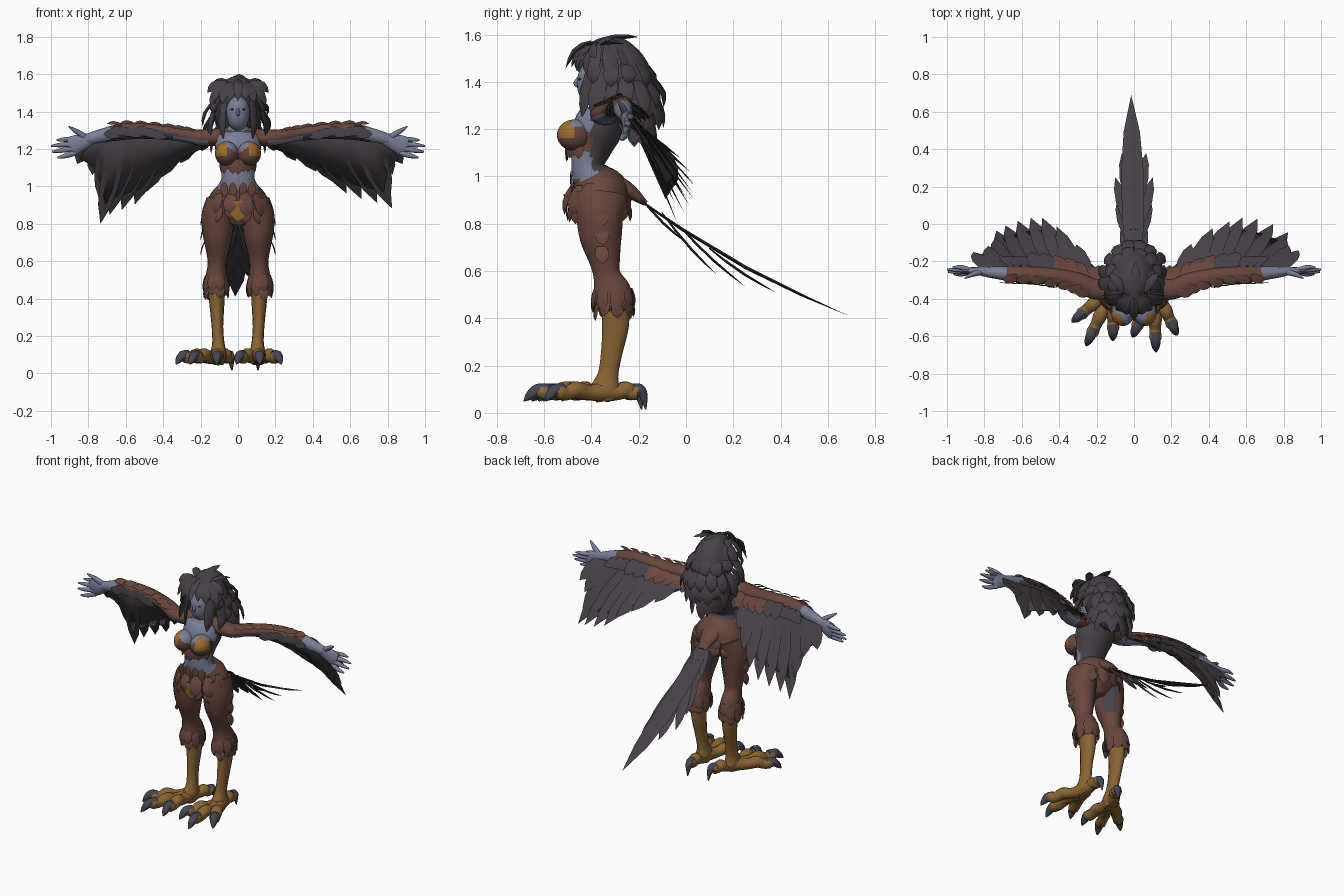
import bpy, bmesh, math, random
from mathutils import Vector, Matrix

random.seed(4)
cube = bpy.data.objects.get("Cube")
if cube:
    bpy.data.objects.remove(cube)

COLOURS = {"brown_plumage": (.136, .062, .046), "dark_plumage": (.062, .052, .062),
           "blue_grey_skin": (.195, .21, .305), "ochre_scale": (.25, .128, .036),
           "bright_ochre": (.33, .15, .03), "slate_claw": (.062, .062, .088)}
BROWN, DARK, SKIN, OCHRE, BRIGHT, CLAW = COLOURS
MATS = {}
for label, rgb in COLOURS.items():
    m = bpy.data.materials.new(label)
    m.use_nodes = True
    m.diffuse_color = (*rgb, 1)
    bsdf = m.node_tree.nodes["Principled BSDF"]
    bsdf.inputs["Base Color"].default_value = (*rgb, 1)
    bsdf.inputs["Roughness"].default_value = .8
    MATS[label] = m


def finish(name, bm, rule):
    """Turn a bmesh into a smooth object; rule is a colour or f(centre, normal)."""
    bmesh.ops.recalc_face_normals(bm, faces=bm.faces)
    bm.normal_update()
    me = bpy.data.meshes.new(name)
    slots = []
    for f in bm.faces:
        c = rule(f.calc_center_median(), f.normal) if callable(rule) else rule
        if c not in slots:
            slots.append(c)
            me.materials.append(MATS[c])
        f.material_index = slots.index(c)
    bm.to_mesh(me)
    bm.free()
    ob = bpy.data.objects.new(name, me)
    bpy.context.collection.objects.link(ob)
    bpy.ops.object.select_all(action='DESELECT')
    ob.select_set(True)
    bpy.context.view_layer.objects.active = ob
    bpy.ops.object.shade_smooth_by_angle(angle=math.radians(50))
    return ob


def spline(pts, t):
    """Smooth interpolation through a list of tuples, t from 0 to 1."""
    u = t * (len(pts) - 1)
    i = min(int(u), len(pts) - 2)
    u -= i
    p = [pts[max(0, min(len(pts) - 1, i + k))] for k in (-1, 0, 1, 2)]
    return [b + .5 * u * (c - a + u * (2 * a - 5 * b + 4 * c - d + u * (3 * (b - c) + d - a)))
            for a, b, c, d in zip(*p)]


def sweep(bm, stations, sides=14, steps=4):
    """Skin of elliptic rings (x, y, z, radius, radius) along a smooth path."""
    n = (len(stations) - 1) * steps
    rows = [spline(stations, i / n) for i in range(n + 1)]
    pts = [Vector(r[:3]) for r in rows]
    whole = (pts[-1] - pts[0]).normalized()
    ref = Vector((0, 1, 0)) if abs(whole.x) > .7 else Vector((1, 0, 0))
    rings = []
    for i, r in enumerate(rows):
        t = (pts[min(i + 1, n)] - pts[max(i - 1, 0)]).normalized()
        u = (ref - t * ref.dot(t)).normalized()
        v = t.cross(u)
        angles = [math.tau * k / sides for k in range(sides)]
        rings.append([bm.verts.new(pts[i] + u * r[3] * math.cos(a) + v * r[4] * math.sin(a)) for a in angles])
    for a, b in zip(rings, rings[1:]):
        for k in range(sides):
            j = (k + 1) % sides
            bm.faces.new((a[k], a[j], b[j], b[k]))
    bm.faces.new(rings[0])
    bm.faces.new(rings[-1])


def tube(name, stations, rule, sides=14):
    bm = bmesh.new()
    sweep(bm, stations, sides)
    return finish(name, bm, rule)


def feather(bm, base, tip, width, up, sag=0.0, thick=.12):
    """Pointed blade with a raised spine; width is the half width."""
    base, tip, up = Vector(base), Vector(tip), Vector(up).normalized()
    side = (tip - base).cross(up).normalized() * width
    prev = None
    for t, w in ((0, .5), (.25, .9), (.55, 1), (.8, .7)):
        c = base.lerp(tip, t) + up * sag * math.sin(math.pi * t)
        lift = up * width * thick * w
        ring = [bm.verts.new(p) for p in (c - side * w, c + lift, c + side * w, c - lift)]
        if prev:
            for k in range(4):
                bm.faces.new((prev[k], prev[k - 3], ring[k - 3], ring[k]))
        else:
            bm.faces.new(ring)
        prev = ring
    end = bm.verts.new(tip)
    for k in range(4):
        bm.faces.new((prev[k], prev[k - 3], end))


def ruff(bm, centre, rx, ry, drop, flare, count, width, start=0.0, arc=math.tau, rough=.15):
    """Ring of hanging feathers around an ellipse; angle zero is the back."""
    c = Vector(centre)
    for k in range(count):
        a = start + arc * (k + .5) / count - arc / 2
        out = Vector((math.sin(a), math.cos(a), 0))
        root = c + Vector((rx * out.x, ry * out.y, random.uniform(-.01, .01)))
        size = random.uniform(1 - rough, 1 + rough)
        tip = root + out * flare * size - Vector((0, 0, drop * size))
        feather(bm, root, tip, width, out, sag=flare * .4, thick=.3)


def ball(name, centre, radii, rule):
    bm = bmesh.new()
    mat = Matrix.Translation(centre) @ Matrix.Diagonal((*radii, 1))
    bmesh.ops.create_uvsphere(bm, u_segments=24, v_segments=16, radius=1, matrix=mat)
    return finish(name, bm, rule)


# Torso, with skin front, dark back and plumed hips
def torso_rule(c, n):
    if c.z < .985 + max(0, c.y + .44) * .45:
        return BROWN
    if c.z > 1.02 and c.y > -.4 and c.z < 1.3:
        return DARK
    return BROWN if 1.1 < c.z < 1.19 else SKIN


tube("torso", [(0, -.37, .79, .05, .06), (0, -.365, .86, .14, .105), (0, -.36, .93, .16, .12),
               (0, -.4, 1, .108, .085), (0, -.415, 1.05, .088, .07), (0, -.4, 1.12, .098, .086),
               (0, -.375, 1.2, .122, .105), (0, -.345, 1.27, .115, .09), (0, -.345, 1.32, .05, .05),
               (0, -.36, 1.38, .04, .045)], torso_rule, 28)
bm = bmesh.new()
ruff(bm, (0, -.375, .965), .135, .105, .12, .035, 12, .04)
ruff(bm, (0, -.365, .9), .16, .112, .09, .018, 14, .035)
for x in (-.07, -.025, .025, .07):
    feather(bm, (x, -.485, .95), (x * 1.1, -.487, 1.025), .022, (x, -.3, 0))
finish("hip_feathers", bm, BROWN)
bm = bmesh.new()
feather(bm, (0, -.515, .925), (0, -.5, .81), .042, (0, -1, 0))
finish("loin_plate", bm, BRIGHT)
bm = bmesh.new()
ruff(bm, (0, -.42, 1.15), .098, .085, .08, 0, 9, .022, start=math.pi, arc=2.6)
finish("bodice_fringe", bm, BROWN)


def bust_rule(c, n):
    if abs(c.x) > .065 and c.z > 1.165 and c.y < -.48:
        return BRIGHT
    return SKIN if c.z > 1.215 - max(0, .06 - abs(c.x)) * .6 else BROWN


# Head, face and hair
ball("head", (0, -.385, 1.395), (.063, .077, .1), SKIN)
tube("nose", [(0, -.445, 1.425, .007, .007), (0, -.462, 1.395, .011, .014), (0, -.455, 1.38, .008, .006)], SKIN, 8)
hair = [(0, -.37, 1.575, .03, .03), (0, -.35, 1.54, .08, .09), (0, -.305, 1.47, .11, .125),
        (0, -.265, 1.4, .12, .13), (0, -.235, 1.32, .115, .115), (0, -.215, 1.25, .1, .075),
        (0, -.2, 1.2, .06, .04)]
tube("hair_mass", hair, DARK, 18)
bm = bmesh.new()
for row, (x, y, z, rx, ry) in enumerate(hair[1:6]):
    flare = (.06, .07, .06, .035, .015)[row]
    ruff(bm, (x, y, z + .02), rx * .9, ry * .9, .13, flare, 10, .034,
         arc=(5.4, 4.7, 4.3, 3.9, 3.6)[row], rough=.32)
for s in (1, -1):
    # Fringe, crown spikes and long locks beside the face
    for x, y, z in ((.045, -.485, 1.46), (.09, -.465, 1.445), (.15, -.42, 1.43), (.165, -.38, 1.5)):
        feather(bm, (s * x * .4, -.38, 1.56), (s * x, y, z), .028, (s * x, -.3, .2), .025, .4)
    feather(bm, (s * .068, -.38, 1.5), (s * .078, -.44, 1.25), .034, (s * .8, -.6, 0), .015, .4)
    feather(bm, (s * .1, -.35, 1.47), (s * .15, -.39, 1.24), .038, (s, -.3, 0), .02, .4)
    feather(bm, (s * .04, -.37, 1.55), (s * .13, -.26, 1.56), .025, (0, 0, 1), .015, .4)
feather(bm, (0, -.4, 1.57), (0, -.51, 1.455), .025, (0, -.5, .8), .025, .5)
feather(bm, (0, -.42, 1.555), (.01, -.2, 1.59), .03, (0, 0, 1), .015, .4)
finish("hair_locks", bm, DARK)

# Tail fan on a brown plumed root
tube("tail_root", [(0, -.34, .98, .075, .05), (0, -.25, .945, .06, .035), (0, -.17, .885, .03, .012)], BROWN)
bm = bmesh.new()
tail_up = (0, .5, .86)
feather(bm, (0, -.24, .93), (-.015, .69, .41), .062, tail_up, -.035, .12)
for s in (1, -1):
    for y0, x, y, z in ((-.2, .06, .0, .72), (-.1, .09, .13, .585), (-.03, .1, .25, .535), (.1, .065, .38, .51)):
        base = (s * .015, y0, .77 - y0 * .75)
        feather(bm, base, (s * x, y, z), .035, tail_up, -.01, .16)
finish("tail_feathers", bm, DARK)


def arm_rule(c, n):
    x = abs(c.x)
    if x > .69 or (.17 < x < .36 and n.z < -.45):
        return SKIN
    return BROWN if x < .33 or n.z > -.1 else DARK


ARM = [(.06, -.335, 1.265, .06, .05), (.2, -.35, 1.262, .055, .042), (.3, -.31, 1.278, .05, .038),
       (.45, -.278, 1.295, .045, .042), (.6, -.27, 1.295, .045, .045), (.74, -.26, 1.268, .033, .036),
       (.81, -.255, 1.25, .024, .028)]
WING_TIPS = {1: [(.19, -.22, 1.19), (.36, -.06, 1.11), (.5, .01, 1.03), (.6, .035, .95),
                 (.72, .01, .92), (.83, -.05, .885), (.81, -.1, 1.03), (.88, -.14, 1.12)],
             -1: [(-.19, -.22, 1.19), (-.36, -.06, 1.09), (-.48, .03, .98), (-.57, .03, .89),
                  (-.67, 0, .86), (-.74, -.04, .805), (-.75, -.1, 1.02), (-.86, -.15, 1.12)]}
WING_UP = Vector((0, .85, .5))
FOOT_TURN = {1: 0, -1: -.47}

for s, side in ((1, "left"), (-1, "right")):
    def mir(rows):
        return [(s * r[0], *r[1:]) for r in rows]

    def P(x, y, z):
        return Vector((s * x, y, z))

    ball(side + "_bust", P(.06, -.472, 1.175), (.063, .074, .066), bust_rule)
    ball(side + "_eye", P(.026, -.447, 1.412), (.014, .009, .006), CLAW)

    # Arm, palm and fingers
    tube(side + "_arm", mir(ARM), arm_rule, 16)
    bm = bmesh.new()
    sweep(bm, mir([(.77, -.255, 1.258, .024, .028), (.83, -.252, 1.238, .022, .044),
                   (.88, -.25, 1.22, .018, .052), (.905, -.25, 1.213, .011, .047)]))
    for k, length in enumerate((.09, .12, .115, .085)):
        z, y = 1.251 - k * .024, -.232 - k * .012
        sweep(bm, mir([(.87, -.25, z, .014, .014), (.87 + length * .6, y, z - k * .005, .013, .013),
                       (.88 + length, y, z - .004 - k * .007, .005, .005)]), 8)
    sweep(bm, mir([(.81, -.255, 1.26, .016, .016), (.86, -.268, 1.292, .014, .014), (.905, -.29, 1.32, .004, .004)]), 8)
    finish(side + "_hand", bm, SKIN)

    # Wing: thin web under a fan of flight feathers
    tips = WING_TIPS[s]
    web, fan = bmesh.new(), bmesh.new()
    last = None
    for i in range(11):
        t = i / 10
        root = Vector(spline(mir(ARM), .16 + .76 * t)[:3]) + Vector((0, .015, 0))
        tip = Vector(spline(tips, t))
        row = [web.verts.new(root.lerp(tip, f)) for f in (0, .4, .78)]
        if last:
            for k in range(2):
                web.faces.new((last[k], last[k + 1], row[k + 1], row[k]))
        last = row
        feather(fan, root, tip, .042 + .012 * math.sin(math.pi * t), WING_UP, .004, .08)
    web_ob = finish(side + "_wing_web", web, DARK)
    web_ob.modifiers.new("thickness", 'SOLIDIFY').thickness = .005
    finish(side + "_flight_feathers", fan, DARK)

    # Covert feathers along the arm
    bm, cuff = bmesh.new(), bmesh.new()
    for i in range(7):
        x, y, z = spline(ARM, .14 + .07 * i)[:3]
        feather(bm if i < 5 else cuff, P(x, y + .015, z + .02), P(x + .05, y + .125, z - .06), .042, WING_UP, .015)
        x, y, z = spline(ARM, .2 + .08 * i)[:3]
        feather(bm, P(x, y - .01, z + .03), P(x + .09, y - .03, z + .04), .026, (0, -.4, 1), .012)
        x, y, z = spline(ARM, .42 + .045 * i)[:3]
        feather(cuff, P(x, y - .035, z - .012), P(x + .1, y - .042, z - .012 + .012 * (i % 3)), .026, (0, -1, .1), .008)
        feather(cuff, P(x, y + .02, z + .005), P(x + .1, y + .1, z - .05), .032, WING_UP, .01)
    finish(side + "_arm_feathers", bm, BROWN)
    finish(side + "_cuff_feathers", cuff, DARK)

    # Plumed thigh and calf, scaled shin
    def thigh_rule(c, n):
        return DARK if n.y > .4 and .68 < c.z < .86 and abs(c.x) < .1 else BROWN

    tube(side + "_thigh", mir([(.09, -.36, .92, .08, .115), (.108, -.365, .84, .087, .102),
                               (.108, -.36, .74, .08, .09), (.11, -.345, .65, .06, .068),
                               (.112, -.335, .585, .05, .058), (.115, -.315, .52, .058, .08),
                               (.117, -.3, .46, .06, .08), (.117, -.298, .43, .045, .06)]), thigh_rule, 18)
    bm = bmesh.new()
    ruff(bm, P(.117, -.31, .52), .055, .078, .1, .012, 9, .027)
    ruff(bm, P(.117, -.305, .47), .055, .075, .065, .008, 9, .026)
    for z in (.87, .79, .71):
        feather(bm, P(.175, -.36, z), P(.2, -.35, z - .08), .03, P(1, 0, .2), .005)
    finish(side + "_leg_feathers", bm, BROWN)
    tube(side + "_shin", mir([(.117, -.3, .47, .045, .06), (.113, -.298, .37, .04, .058),
                              (.11, -.315, .25, .031, .046), (.105, -.33, .16, .033, .045),
                              (.105, -.34, .1, .045, .065), (.105, -.335, .05, .03, .045)]), OCHRE)

    # Foot: three front toes and a hind toe, each ending in a hooked claw
    toes, claws = bmesh.new(), bmesh.new()
    ankle = P(.107, -.335, 0)
    turn = Matrix.Rotation(FOOT_TURN[s], 3, 'Z')
    for x, y in ((-.115, -.27), (.01, -.35), (.125, -.26), (0, .165)):
        d = turn @ Vector((x, y, 0))

        def along(f, z, r):
            return (*(ankle + d * f + Vector((0, 0, z))), r, r)
        sweep(toes, [along(0, .09, .045), along(.3, .086, .033), along(.5, .098, .037),
                     along(.65, .082, .03), along(.78, .088, .033), along(.86, .08, .018)], 10)
        low = .015 if y > 0 else .05
        sweep(claws, [along(.7, .098, .026), along(.84, .095, .027), along(.94, .07, .018), along(1, low, .003)], 8)
    finish(side + "_toes", toes, OCHRE)
    finish(side + "_claws", claws, CLAW)
